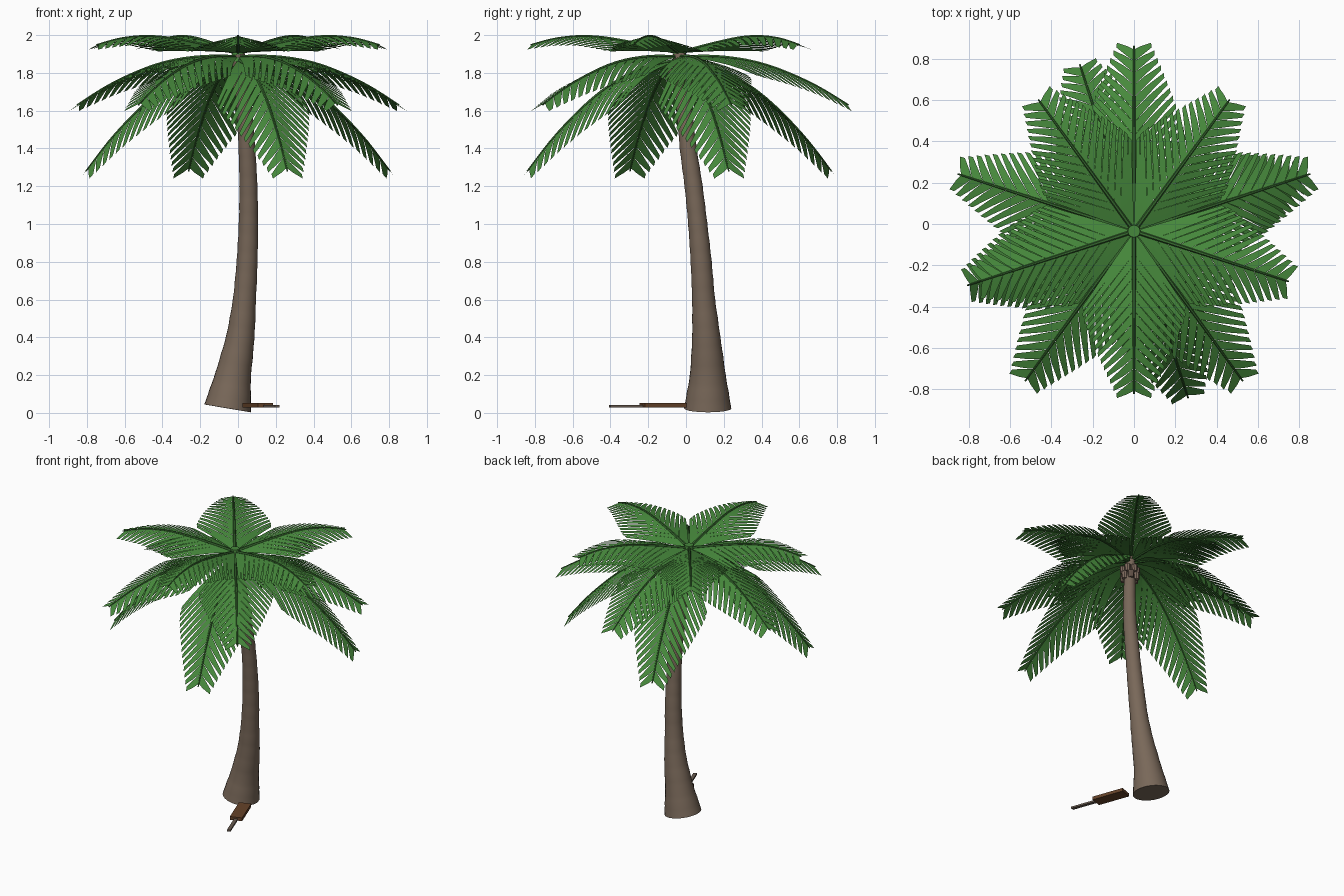
import bpy, bmesh, math
from mathutils import Vector, Matrix

if "Cube" in bpy.data.objects:
    bpy.data.objects.remove(bpy.data.objects["Cube"])


def material(name, rgb):
    m = bpy.data.materials.new(name)
    m.diffuse_color = (*rgb, 1)
    m.use_nodes = True
    m.node_tree.nodes["Principled BSDF"].inputs["Base Color"].default_value = m.diffuse_color
    return m


LEAF = material("leaf green", (0.062, 0.25, 0.045))
RIB = material("rib green", (0.04, 0.15, 0.03))
BARK = material("bark brown", (0.19, 0.138, 0.1))
STUB = material("husk brown", (0.21, 0.145, 0.11))
WOOD = material("wood brown", (0.13, 0.055, 0.022))
STICK = material("grey brown", (0.14, 0.105, 0.08))


def finish(bm, name, mat, smooth=None):
    me = bpy.data.meshes.new(name)
    bm.to_mesh(me)
    bm.free()
    me.materials.append(mat)
    ob = bpy.data.objects.new(name, me)
    bpy.context.collection.objects.link(ob)
    if smooth:
        bpy.ops.object.select_all(action='DESELECT')
        ob.select_set(True)
        bpy.context.view_layer.objects.active = ob
        bpy.ops.object.shade_smooth_by_angle(angle=math.radians(smooth))
    return ob


def spline(pts, u):
    """Catmull-Rom through tuples, u in 0..1"""
    n = len(pts) - 1
    i = min(int(u * n), n - 1)
    f = u * n - i
    p1, p2 = Vector(pts[i]), Vector(pts[i + 1])
    p0 = Vector(pts[i - 1]) if i else 2 * p1 - p2
    p3 = Vector(pts[i + 2]) if i + 2 <= n else 2 * p2 - p1
    return 0.5 * (2 * p1 + (p2 - p0) * f + (2 * p0 - 5 * p1 + 4 * p2 - p3) * f * f
                  + (3 * p1 - p0 - 3 * p2 + p3) * f ** 3)


def tube(bm, path, radii, sides):
    """Closed tube with rings square to the path"""
    rings = []
    for i, p in enumerate(path):
        t = (path[min(i + 1, len(path) - 1)] - path[max(i - 1, 0)]).normalized()
        a = t.cross(Vector((0, 1, 0)) if abs(t.z) > 0.9 else Vector((0, 0, 1))).normalized()
        b = t.cross(a)
        rings.append([bm.verts.new(p + radii[i] * (math.cos(k * math.tau / sides) * a
                                                   + math.sin(k * math.tau / sides) * b))
                      for k in range(sides)])
    for r, q in zip(rings, rings[1:]):
        for k in range(sides):
            bm.faces.new((r[k], r[(k + 1) % sides], q[(k + 1) % sides], q[k]))
    bm.faces.new(rings[0][::-1])
    bm.faces.new(rings[-1])
    bmesh.ops.recalc_face_normals(bm, faces=bm.faces)


# Leaning trunk with flared foot: x, y, z, radius
TRUNK = [(-0.055, 0.115, 0.024, 0.125), (-0.025, 0.115, 0.2, 0.094),
         (0.012, 0.107, 0.4, 0.074), (0.034, 0.093, 0.6, 0.06),
         (0.048, 0.08, 0.8, 0.055), (0.055, 0.062, 1.0, 0.05),
         (0.055, 0.04, 1.2, 0.047), (0.047, 0.012, 1.4, 0.044),
         (0.03, -0.012, 1.64, 0.04), (0.0, -0.035, 1.9, 0.034)]


def trunk_at(u):
    n = len(TRUNK) - 1
    i = min(int(u * n), n - 1)
    return (spline([p[:3] for p in TRUNK], u),
            TRUNK[i][3] + (TRUNK[i + 1][3] - TRUNK[i][3]) * (u * n - i))


bm = bmesh.new()
samples = [trunk_at(i / 54) for i in range(55)]
tube(bm, [p for p, r in samples],
     [r + (0.0015 if i % 3 == 0 and i else 0) for i, (p, r) in enumerate(samples)], 28)
finish(bm, "trunk", BARK, 40)

# Husk stubs in two rings under the crown
bm = bmesh.new()
for row, z in enumerate((1.745, 1.795)):
    for k in range(6):
        a = (k + row / 2) * math.tau / 6
        c = Vector((0.014 + 0.048 * math.cos(a), -0.026 + 0.048 * math.sin(a), z))
        bmesh.ops.create_cone(bm, cap_ends=True, segments=8, radius1=0.018, radius2=0.022,
                              depth=0.05, matrix=Matrix.Translation(c))
finish(bm, "husk_stubs", STUB, 35)

CENTRE = Vector((0, -0.035, 0))
N = 14


def frond(name, angle, profile):
    """Arched pinnate frond; profile is (radius, height) along the rib"""
    out = Vector((math.cos(angle), math.sin(angle), 0))
    side = Vector((-out.y, out.x, 0))
    raw = [spline(profile, i / 80) for i in range(81)]
    dist = [0]
    for a, b in zip(raw, raw[1:]):
        dist.append(dist[-1] + (b - a).length)
    length = dist[-1]

    def place(s, w, lift=0):
        """Point at fraction s along the rib, offset w sideways"""
        d = max(0, min(s, 1)) * length
        i = next(j for j in range(1, 81) if dist[j] >= d - 1e-9)
        f = (d - dist[i - 1]) / (dist[i] - dist[i - 1])
        p = raw[i - 1].lerp(raw[i], f)
        t = (raw[i] - raw[i - 1]).normalized()
        normal = -t.y * out + t.x * Vector((0, 0, 1))
        p3 = CENTRE + out * p.x + Vector((0, 0, p.y))
        return p3 + side * w + normal * (lift - 0.22 * abs(w) - 0.2 * w * w)

    def half_width(u):
        return 0.25 - 0.2 * max(0, u - 0.08) ** 1.15

    # leaflets fan forward from the rib, gaps opening near the tips
    bm = bmesh.new()
    for sgn in (1, -1):
        for i in range(N):
            u0, u1 = i / N, (i + 1) / N
            rows = []
            for k in range(6):
                v = k / 5
                gap = 0.22 * max(0, v - 0.45) / 0.55
                row = []
                for u, shift in ((u0, gap * 0.4), (u1, -gap)):
                    uu = u + shift / N
                    root = 0.94 * uu
                    tip = 0.43 + 0.57 * uu
                    wtip = half_width(u0)
                    if shift < 0 or u == u1:
                        wtip *= 0.985
                    row.append(bm.verts.new(place(root + (tip - root) * v, sgn * wtip * v)))
                rows.append(row)
            for a, b in zip(rows, rows[1:]):
                quad = (a[0], a[1], b[1], b[0])
                bm.faces.new(quad[::-1] if sgn < 0 else quad)
    for f in bm.faces:
        f.normal_update()
        if f.normal.z < 0:
            f.normal_flip()
    finish(bm, name + "_leaflets", LEAF, 40)

    # tapered midrib
    bm = bmesh.new()
    tube(bm, [place(i / 16 * 0.96, 0) for i in range(17)],
         [0.011 - 0.007 * i / 16 for i in range(17)], 6)
    finish(bm, name + "_rib", RIB, 50)


# Three tiers of fronds: first angle, count, arch
TIERS = {
    "upper": (-90, 5, [(0, 1.905), (0.22, 1.955), (0.45, 1.993), (0.64, 1.985), (0.82, 1.94)]),
    "middle": (90, 5, [(0, 1.885), (0.22, 1.885), (0.45, 1.845), (0.7, 1.745), (0.93, 1.61)]),
    "lower": (18, 4, [(0, 1.87), (0.22, 1.82), (0.45, 1.69), (0.68, 1.48), (0.875, 1.245)]),
}
for tier, (start, count, arch) in TIERS.items():
    for k in range(count):
        frond(f"{tier}_frond_{k + 1}", math.radians(start + 360 * k / count), arch)

# Crown bud
bm = bmesh.new()
bmesh.ops.create_cone(bm, cap_ends=True, segments=12, radius1=0.036, radius2=0.03, depth=0.07,
                      matrix=Matrix.Translation((0, -0.035, 1.895)))
finish(bm, "crown_bud", LEAF, 40)


# Board and handle lying at the foot of the trunk
def box(name, mat, along, size, z):
    d = Vector((0.34, -0.94, 0)).normalized()
    c = Vector((0.105, -0.12, z)) + d * along
    bm = bmesh.new()
    bmesh.ops.create_cube(bm, size=1, matrix=Matrix.Translation(c)
                          @ Matrix.Rotation(math.atan2(d.y, d.x), 4, 'Z')
                          @ Matrix.Diagonal((*size, 1)))
    finish(bm, name, mat)


box("ground_board", WOOD, 0, (0.235, 0.085, 0.024), 0.04)
box("ground_handle", STICK, 0.205, (0.195, 0.024, 0.013), 0.036)
